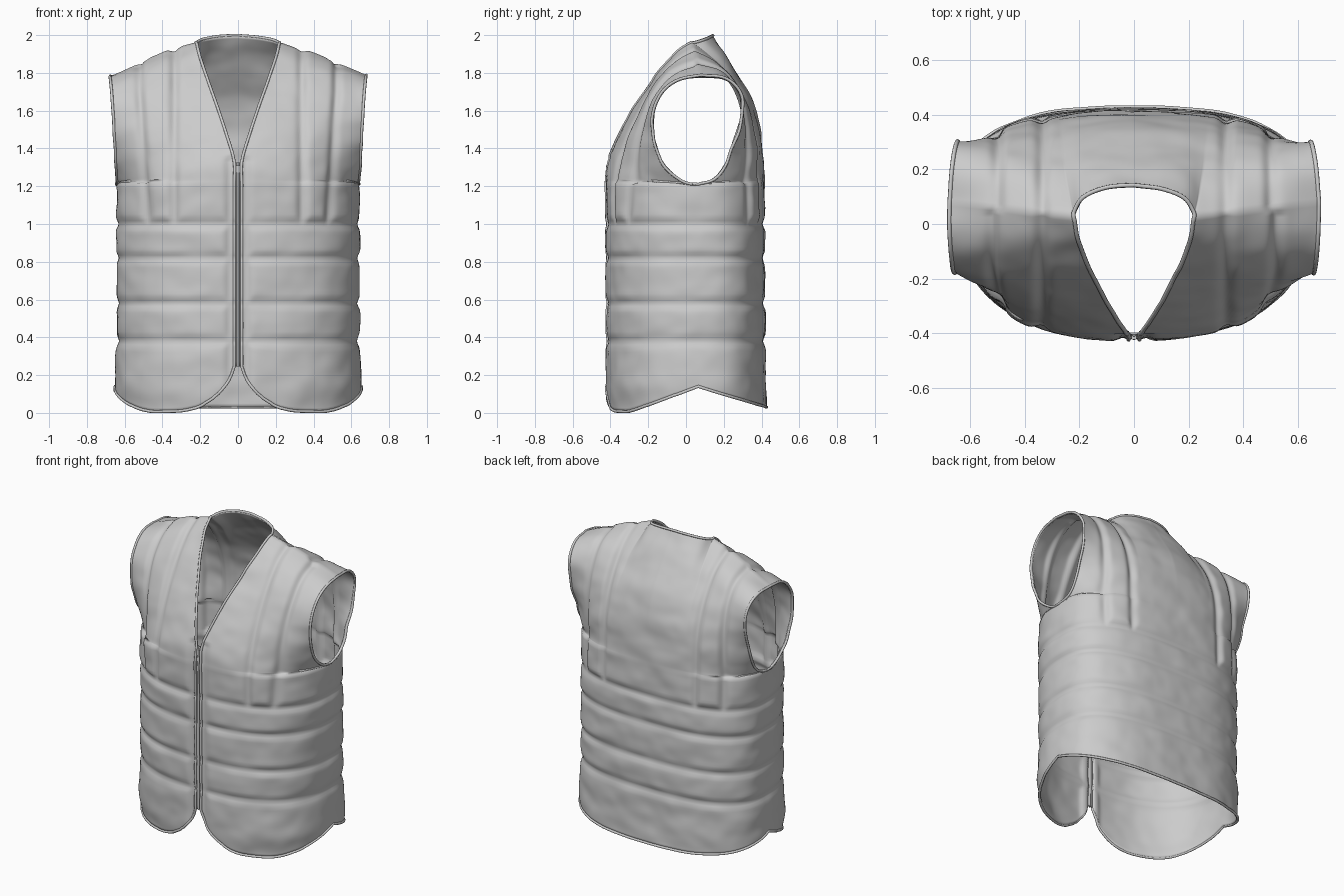
import bpy, bmesh, math
from mathutils import Vector, noise

if "Cube" in bpy.data.objects:
    bpy.data.objects.remove(bpy.data.objects["Cube"])

NF, K, NV = 64, 30, 60          # front columns, extra back-neck columns, upper rows
BASE, SIDE_Y = 1.21, 0.065      # armhole bottom height, side seam depth
SEAMS = (0.38, 0.58, 0.82, 1.0)  # horizontal quilting seams


def resample(pts, n):
    """n+1 points evenly spaced along a polyline."""
    acc = [0.0]
    for a, b in zip(pts, pts[1:]):
        acc.append(acc[-1] + (b - a).length)
    out, k = [], 0
    for i in range(n + 1):
        d = acc[-1] * i / n
        while k < len(pts) - 2 and acc[k + 1] < d:
            k += 1
        t = (d - acc[k]) / max(acc[k + 1] - acc[k], 1e-9)
        out.append(pts[k].lerp(pts[k + 1], min(t, 1.0)))
    return out


def spline(pts, n):
    """Smooth curve through the points, evenly resampled."""
    p = [Vector(q) for q in pts]
    p = [2 * p[0] - p[1]] + p + [2 * p[-1] - p[-2]]
    dense = []
    for a, b, c, d in zip(p, p[1:], p[2:], p[3:]):
        for i in range(16):
            t = i / 16
            dense.append(0.5 * (2 * b + (c - a) * t + (2 * a - 5 * b + 4 * c - d) * t * t
                                + (3 * b - a - 3 * c + d) * t ** 3))
    return resample(dense + [p[-2]], n)


def interp(table, v):
    for (a, fa), (b, fb) in zip(table, table[1:]):
        if v <= b:
            t = max(0.0, (v - a) / (b - a))
            return fa + (fb - fa) * t * t * (3 - 2 * t)
    return table[-1][1]


def unit_section(n, cm, count):
    """Quarter superellipse from centre to side, cut short where y reaches cm."""
    tm = math.acos(min(1.0, cm ** (n / 2)))
    sm = math.sin(tm) ** (2 / n)
    pts = []
    for i in range(161):
        th = tm * i / 160
        s, c = math.sin(th) ** (2 / n), max(0.0, math.cos(th)) ** (2 / n)
        pts.append(Vector((0.63 * s / sm, 0.48 * (c - cm) / (1 - cm), 0)))
    pts[-1].y = 0
    return [(p.x / 0.63, p.y / 0.48) for p in resample(pts, count)]


HALF_W = ((0, .628), (.15, .64), (.4, .63), (1.0, .632), (BASE, .628))
FRONT_Y = ((0, -.395), (.15, -.41), (1.0, -.412), (BASE, -.415))
BACK_Y = ((0, .415), (.2, .408), (1.0, .405), (BASE, .402))
FRONT_HEM = ((0, .245), (.03, .175), (.1, .1), (.2, .04), (.3, .014), (.42, .008),
             (.55, .012), (.75, .06), (1, .14))
hem_curve = spline([(f, z, 0) for f, z in FRONT_HEM], 200)

# Edges of the upper panels
front_neck = spline([(.02, -.415, BASE), (.02, -.4, 1.33), (.06, -.34, 1.47), (.11, -.255, 1.62),
                     (.16, -.16, 1.76), (.2, -.06, 1.88), (.215, .03, 1.95)], NV)
back_mid = spline([(0, .402, BASE), (0, .385, 1.48), (0, .335, 1.66), (0, .25, 1.81),
                   (0, .13, 1.99)], NV)
back_neck = spline([(0, .13, 1.99), (.1, .122, 1.985), (.18, .09, 1.97), (.215, .03, 1.95)], K)
shoulder = spline([(.215, .03, 1.95), (.36, .045, 1.905), (.52, .065, 1.84), (.673, .08, 1.775)], NF)


def armhole(yz, pull):
    pts = spline([(0, y, z) for y, z in yz], NV)
    for i, p in enumerate(pts):
        p.x = .628 + .045 * (p.z - BASE) / (1.775 - BASE) - pull * math.sin(math.pi * i / NV)
    return pts


arm_front = armhole([(SIDE_Y, BASE), (-.03, 1.24), (-.12, 1.33), (-.165, 1.47), (-.16, 1.6),
                     (-.11, 1.7), (-.03, 1.755), (.08, 1.775)], 0)
arm_back = armhole([(SIDE_Y, BASE), (.15, 1.245), (.2, 1.31), (.24, 1.42), (.275, 1.53),
                    (.29, 1.64), (.26, 1.72), (.19, 1.765), (.08, 1.775)], .015)


def panel(front):
    """Grid of points for one half panel, hem to shoulder."""
    cols = NF if front else NF + K
    n, x0 = (2.4, .02) if front else (2.7, 0.0)
    depth = FRONT_Y if front else BACK_Y
    unit = unit_section(n, 0, cols)
    if front:
        hem = [min(hem_curve, key=lambda p: abs(p.x - j / cols)).y for j in range(cols + 1)]
    else:
        hem = [.14 - .11 * sy for _, sy in unit]
    rows = []
    levels = (None,) + SEAMS + (BASE,)
    for k, steps in enumerate((18, 12, 14, 12, 12)):
        for i in range(steps):
            row = []
            for j, (sx, sy) in enumerate(unit):
                lo = hem[j] if k == 0 else levels[k]
                z = lo + (levels[k + 1] - lo) * i / steps
                row.append(Vector((x0 + (interp(HALF_W, z) - x0) * sx,
                                   SIDE_Y + (interp(depth, z) - SIDE_Y) * sy, z)))
            rows.append(row)
    inner, outer = (front_neck, arm_front) if front else (back_mid, arm_back)
    top = shoulder if front else back_neck + shoulder[1:]
    upper = []
    for i in range(NV + 1):
        v = i / NV
        cm = .6 * math.sqrt(max(0.0, 1 - (1 - min(v / .5, 1)) ** 2))
        a, b = inner[i], outer[i]
        upper.append([Vector((a.x + (b.x - a.x) * sx, b.y + (a.y - b.y) * sy, a.z + (b.z - a.z) * sx))
                      for sx, sy in unit_section(n, cm, cols)])
    fix = [t - p for t, p in zip(top, upper[-1])]
    for i, row in enumerate(upper):
        rows.append([p + f * (i / NV) ** 3 for p, f in zip(row, fix)])
    return rows


def puff(co):
    """Quilted padding height, pinched at the seams, with light wrinkles."""
    x, z = abs(co.x), co.z
    d = min(abs(z - s) for s in SEAMS)
    pad = 0
    if co.y < -.3 and z < 1.35:
        d = min(d, abs(x - .042))
    if z > 1.0:
        t = min(1, (z - 1) / .7)
        s1, s2 = .335, (.47 + .05 * t if co.y < .05 else .5)
        d = min(d, abs(x - s1), abs(x - s2))
        pad = .007 if s1 < x < s2 else 0
    q = 1 - math.exp(-(d / .024) ** 2)
    wr = noise.noise(Vector((co.x * 5, co.y * 5, co.z * 9))) * .007
    wr += noise.noise(Vector((co.x * 11 + 7, co.y * 11, co.z * 13))) * .003
    return q * (.013 + pad + wr)


def tube(name, pts, radius, cyclic):
    cu = bpy.data.curves.new(name, 'CURVE')
    cu.dimensions, cu.bevel_depth, cu.bevel_resolution = '3D', radius, 2
    cu.use_fill_caps = not cyclic
    sp = cu.splines.new('POLY')
    sp.points.add(len(pts) - 1)
    for q, p in zip(sp.points, pts):
        q.co = (p[0], p[1], p[2], 1)
    sp.use_cyclic_u = cyclic
    bpy.context.collection.objects.link(bpy.data.objects.new(name, cu))


def add_mesh(name, bm, thickness):
    me = bpy.data.meshes.new(name)
    bm.to_mesh(me)
    me.polygons.foreach_set("use_smooth", [True] * len(me.polygons))
    ob = bpy.data.objects.new(name, me)
    bpy.context.collection.objects.link(ob)
    mod = ob.modifiers.new("thickness", 'SOLIDIFY')
    mod.thickness, mod.offset = thickness, -1


# Vest shell: both fronts and the back, welded at side, shoulder and centre back
bm = bmesh.new()
for front in (True, False):
    rows = panel(front)
    for sx in (1, -1):
        g = [[bm.verts.new((p.x * sx, p.y, p.z)) for p in row] for row in rows]
        for r0, r1 in zip(g, g[1:]):
            for j in range(len(r0) - 1):
                f = [r0[j], r0[j + 1], r1[j + 1], r1[j]]
                bm.faces.new(f if front == (sx == 1) else f[::-1])
bmesh.ops.remove_doubles(bm, verts=bm.verts[:], dist=1e-4)
bm.normal_update()
moves = [(v, v.normal * puff(v.co)) for v in bm.verts]
for v, m in moves:
    v.co += m

# Edge binding along every open border
left = {e for e in bm.edges if e.is_boundary}
while left:
    e = left.pop()
    start, v = e.verts
    loop = [start.co.copy()]
    while v != start:
        loop.append(v.co.copy())
        e = next((k for k in v.link_edges if k in left), None)
        if e is None:
            break
        left.remove(e)
        v = e.other_vert(v)
    if len(loop) > 20:
        tube("edge_binding", loop, .008, True)
add_mesh("vest_shell", bm, .01)
bm.free()

# Zip tape, teeth and slider down the centre front
zs = [.245 + (1.325 - .245) * i / 40 for i in range(41)]
path = [(0, (interp(FRONT_Y, z) if z < BASE else -.415 + .015 * (z - BASE) / .12) - .004, z) for z in zs]
bm = bmesh.new()
strip = [[bm.verts.new((x, y, z)) for x in (-.024, .024)] for _, y, z in path]
for a, b in zip(strip, strip[1:]):
    bm.faces.new((a[0], a[1], b[1], b[0]))
add_mesh("zip_tape", bm, .006)
bm.free()
tube("zip_teeth", path, .007, False)
bpy.ops.mesh.primitive_cube_add(size=1, location=(0, -.416, 1.29))
slider = bpy.context.object
slider.name, slider.scale = "zip_slider", (.02, .016, .04)
